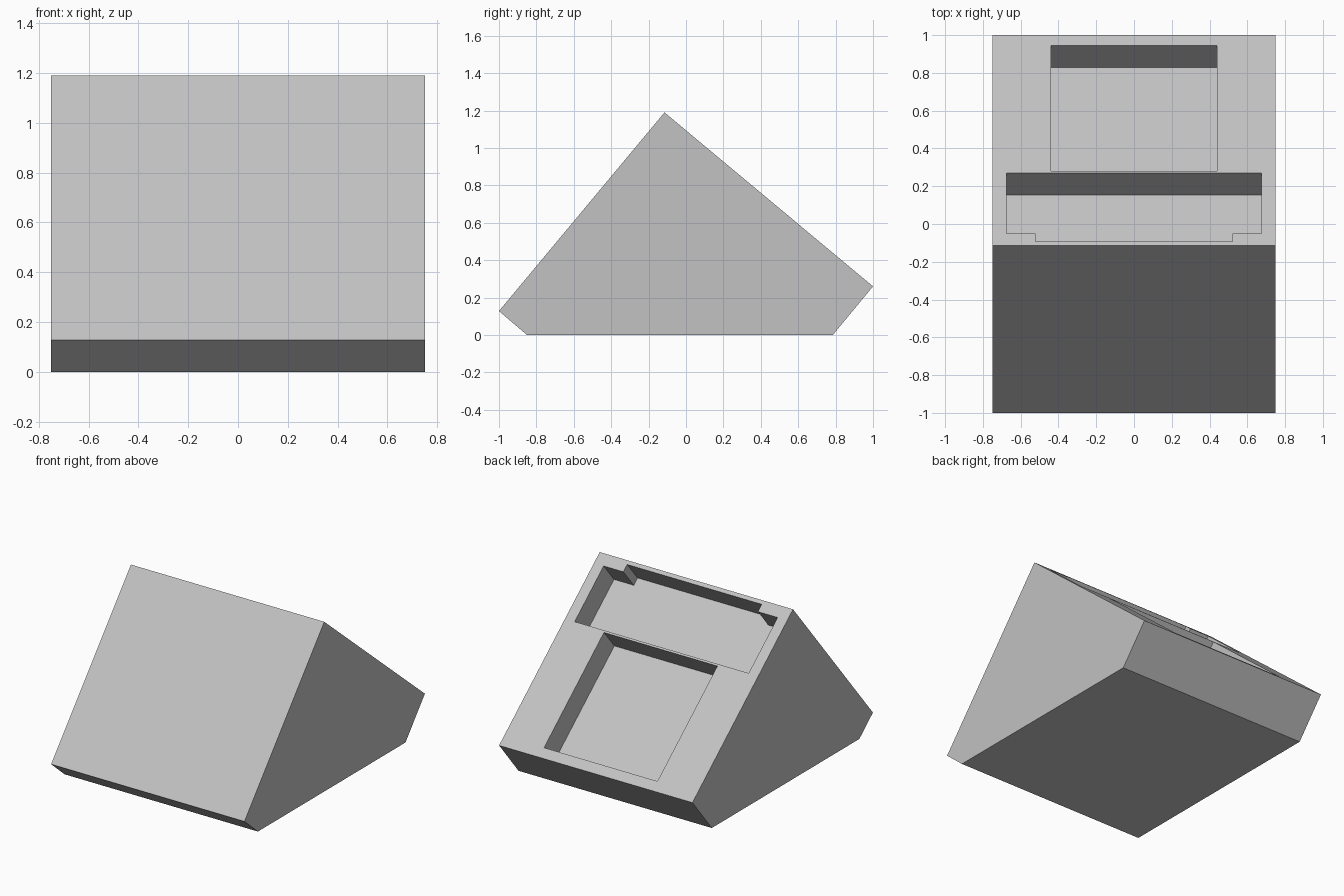
import bpy, bmesh, math
from mathutils import Matrix, Vector

cube = bpy.data.objects.get("Cube")
if cube:
    bpy.data.objects.remove(cube, do_unlink=True)

WIDTH = 1.5
APEX = Vector((0, -0.115, 1.19))
TILT = math.atan2(0.93, 1.115)
# Frame of the sloped back face: x across, y down the slope, z outward
SLOPE = Matrix.Translation(APEX) @ Matrix.Rotation(-TILT, 4, 'X')

grey = bpy.data.materials.new("light_grey")
grey.use_nodes = True
colour = (0.54, 0.54, 0.54, 1)
grey.diffuse_color = colour
grey.node_tree.nodes["Principled BSDF"].inputs["Base Color"].default_value = colour


def finish(name, bm):
    bmesh.ops.recalc_face_normals(bm, faces=bm.faces)
    mesh = bpy.data.meshes.new(name)
    bm.to_mesh(mesh)
    bm.free()
    mesh.materials.append(grey)
    obj = bpy.data.objects.new(name, mesh)
    bpy.context.collection.objects.link(obj)
    return obj


def prism(name, points, offset, matrix=Matrix()):
    """Extrude a closed outline by an offset, then place it."""
    bm = bmesh.new()
    face = bm.faces.new([bm.verts.new(p) for p in points])
    moved = bmesh.ops.extrude_face_region(bm, geom=[face])["geom"]
    bmesh.ops.translate(bm, vec=offset, verts=[v for v in moved if isinstance(v, bmesh.types.BMVert)])
    # the starting face stays behind as the second cap
    if not face.is_valid:
        bmesh.ops.holes_fill(bm, edges=bm.edges)
    bm.transform(matrix)
    return finish(name, bm)


def drill(name, radius, start, end):
    """Cylinder between two points given in the slope frame."""
    start, end = Vector(start), Vector(end)
    axis = end - start
    bm = bmesh.new()
    bmesh.ops.create_cone(bm, cap_ends=True, segments=64, radius1=radius, radius2=radius, depth=axis.length)
    turn = axis.to_track_quat('Z', 'Y').to_matrix().to_4x4()
    bm.transform(SLOPE @ Matrix.Translation((start + end) / 2) @ turn)
    return finish(name, bm)


def cut(target, cutter):
    cutter.hide_render = True
    mod = target.modifiers.new("cut", 'BOOLEAN')
    mod.operation, mod.solver, mod.object = 'DIFFERENCE', 'EXACT', cutter
    bpy.context.view_layer.objects.active = target
    bpy.ops.object.modifier_apply(modifier=mod.name)
    bpy.data.objects.remove(cutter, do_unlink=True)


# Wedge body
side = [(-1, 0.128), (-0.85, 0), (0.785, 0), (1, 0.26), (APEX.y, APEX.z)]
body = prism("wedge_body", [(-WIDTH / 2, y, z) for y, z in side], (WIDTH, 0, 0))

# Pockets sunk into the sloped back
DEPTH = 0.18
half_upper = [(0.675, 0.501), (0.675, 0.083), (0.522, 0.083), (0.522, 0.028)]
half_lower = [(0.44, 1.38), (0.44, 0.515)]
for half in (half_upper, half_lower):
    outline = half + [(-x, s) for x, s in reversed(half)]
    cut(body, prism("pocket", [(x, s, -DEPTH) for x, s in outline], (0, 0, DEPTH + 0.2), SLOPE))

# Screw holes with wide bores for the heads, opening underneath
for x in (-0.545, 0.545):
    for s in (0.599, 1.25):
        cut(body, drill("screw_hole", 0.064, (x, s, 0.2), (x, s, -2)))
        cut(body, drill("head_bore", 0.115, (x, s, -0.23), (x, s, -2)))

# Stepped cable passage from the front to the underside
cut(body, drill("passage", 0.117, (0, -0.2, -0.866), (0, 2, -0.866)))
cut(body, drill("passage_bore", 0.207, (0, 0.285, -0.866), (0, 2, -0.866)))

# Smooth bores, sharp edges
bpy.ops.object.select_all(action='DESELECT')
body.select_set(True)
bpy.context.view_layer.objects.active = body
bpy.ops.object.shade_smooth_by_angle(angle=math.radians(30))
